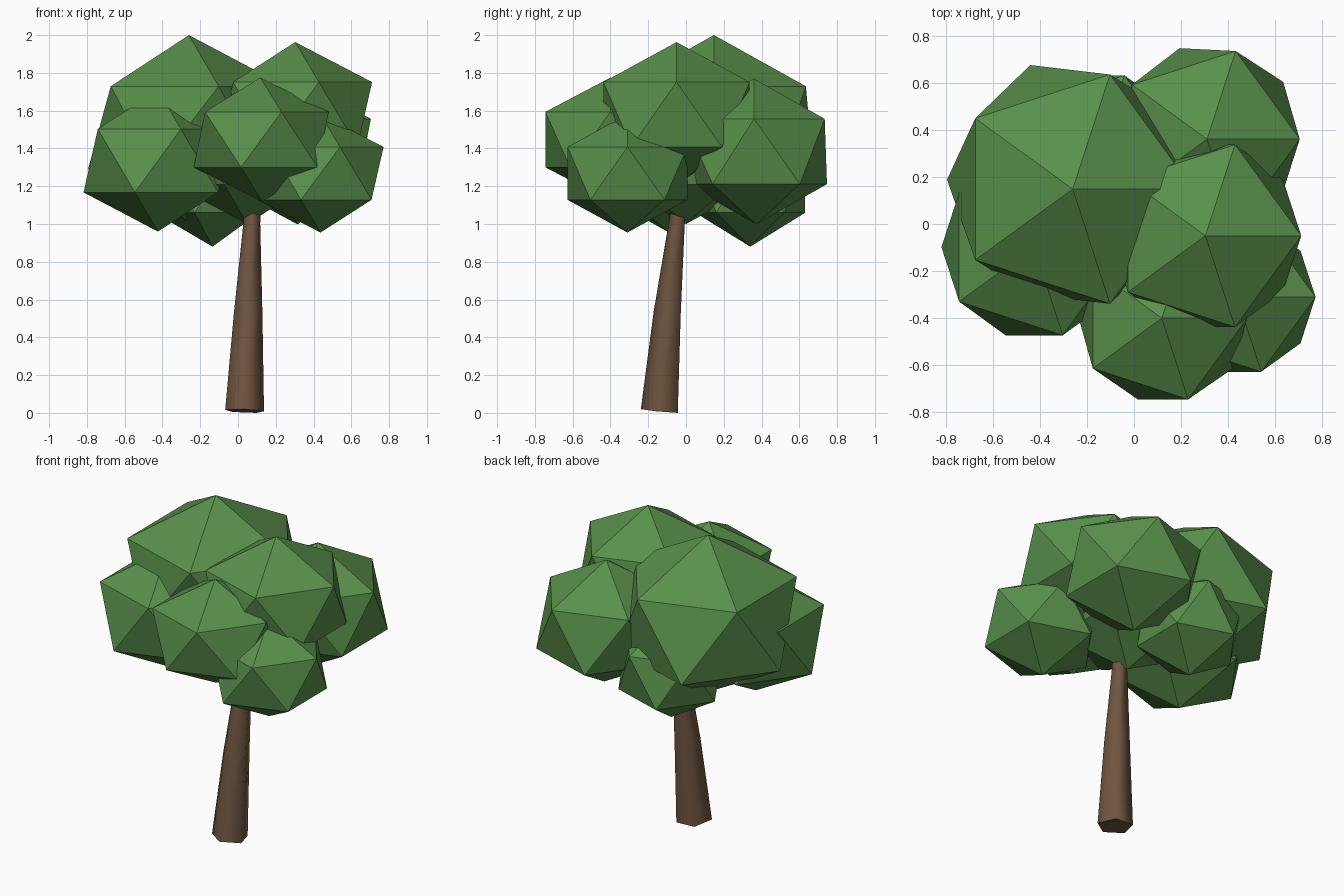
import bpy, bmesh
from math import cos, sin, radians
from mathutils import Vector

if "Cube" in bpy.data.objects:
    bpy.data.objects.remove(bpy.data.objects["Cube"])


def material(name, color):
    m = bpy.data.materials.new(name)
    m.diffuse_color = color
    m.use_nodes = True
    m.node_tree.nodes["Principled BSDF"].inputs["Base Color"].default_value = m.diffuse_color
    return m


def add_object(name, bm, mat, smooth):
    bmesh.ops.recalc_face_normals(bm, faces=bm.faces)
    for f in bm.faces:
        f.smooth = smooth
    me = bpy.data.meshes.new(name)
    bm.to_mesh(me)
    bm.free()
    me.materials.append(mat)
    ob = bpy.data.objects.new(name, me)
    bpy.context.collection.objects.link(ob)
    return ob


leaf = material("leaf_green", (0.10, 0.28, 0.07, 1))
bark = material("bark_brown", (0.16, 0.09, 0.05, 1))


# Leaf clump: squashed icosahedron, lower half optionally sheared
def clump(name, x, y, z, r, rz, dx=0.0, dy=0.0):
    bm = bmesh.new()
    bmesh.ops.create_icosphere(bm, subdivisions=1, radius=1)
    for v in bm.verts:
        low = 1 if v.co.z < 0 else 0
        v.co = Vector((x + r * v.co.x + low * dx,
                       y + r * v.co.y + low * dy,
                       z + rz * v.co.z))
    add_object(name, bm, leaf, False)


clump("leaves_top_left", -0.26, 0.148, 1.51, 0.572, 0.49, -0.022, 0.04)
clump("leaves_top_right", 0.303, -0.05, 1.58, 0.455, 0.383)
clump("leaves_back_right", 0.31, 0.36, 1.384, 0.44, 0.386, 0.005, 0.012)
clump("leaves_left", -0.424, -0.098, 1.335, 0.44, 0.375)
clump("leaves_front", 0.118, -0.40, 1.447, 0.405, 0.328, 0.01, 0.0)
clump("leaves_front_right", 0.437, -0.31, 1.268, 0.373, 0.313)
clump("leaves_back", -0.135, 0.34, 1.205, 0.342, 0.325)
clump("leaves_core", 0.05, 0.0, 1.38, 0.45, 0.38)

# Trunk: leaning, tapering five-sided tube
axis = [((0.035, -0.131, 0.01), 0.108), ((0.054, -0.092, 0.53), 0.079),
        ((0.073, -0.045, 1.00), 0.047), ((0.082, -0.025, 1.20), 0.04)]
bm = bmesh.new()
rings = []
for (cx, cy, cz), r in axis:
    ring = []
    for i in range(5):
        a = radians(54 + 72 * i)
        ox, oy = r * cos(a), r * sin(a)
        ring.append(bm.verts.new((cx + ox, cy + oy,
                                  max(0, cz - 0.04 * ox - 0.09 * oy))))
    rings.append(ring)
for lo, hi in zip(rings, rings[1:]):
    for i in range(5):
        j = (i + 1) % 5
        bm.faces.new((lo[i], lo[j], hi[j], hi[i]))
bm.faces.new(rings[0][::-1])
bm.faces.new(rings[-1])
trunk = add_object("trunk", bm, bark, True)
for f in trunk.data.polygons:
    if len(f.vertices) == 5:
        f.use_smooth = False
